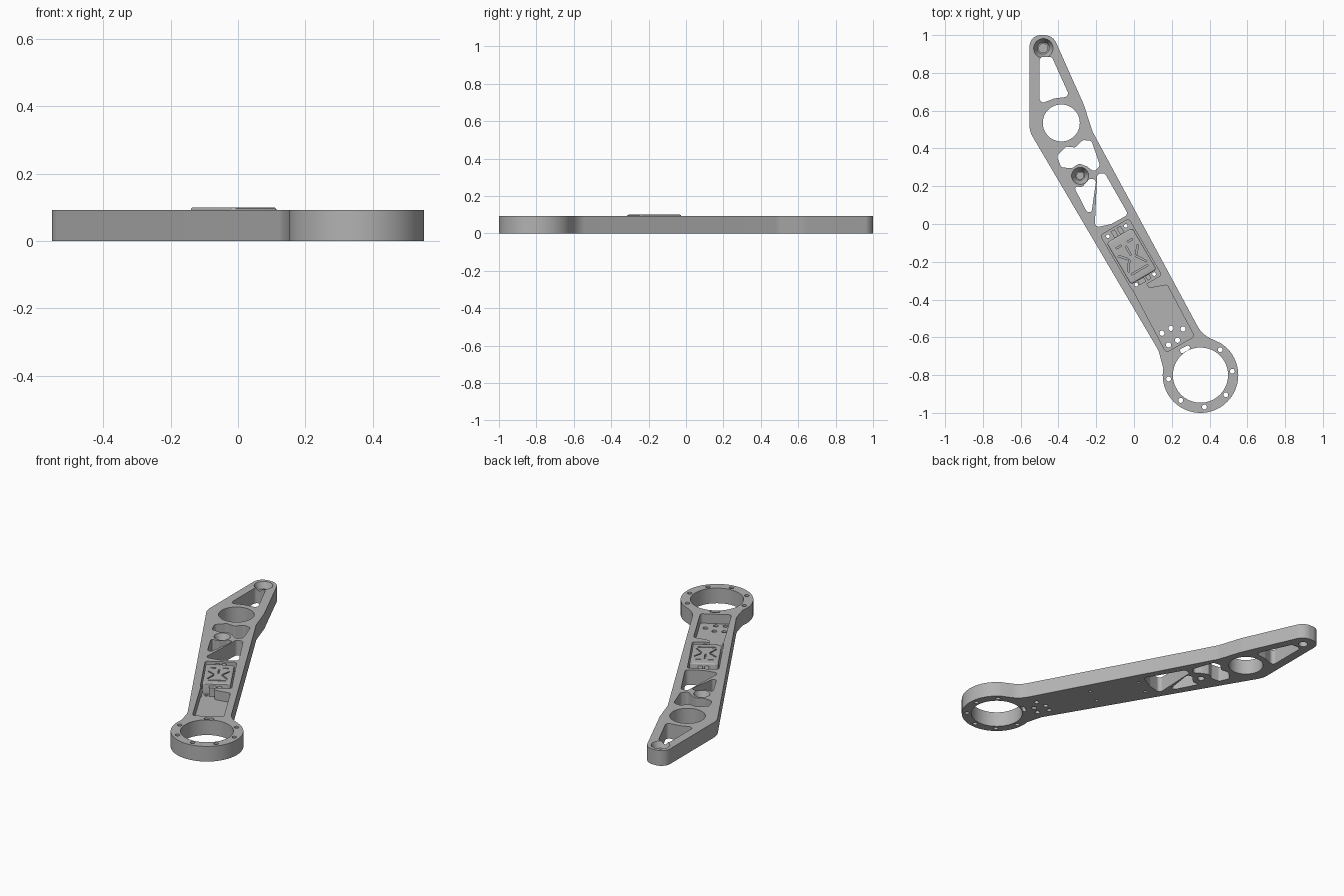
import bpy, bmesh
from math import sin, cos, pi, radians, tan
from mathutils import Vector, Matrix

if "Cube" in bpy.data.objects:
    bpy.data.objects.remove(bpy.data.objects["Cube"])

TOP, FLOOR = 0.092, 0.035
TILT = radians(30.3)
RING = Vector((0.352, -0.80))

metal = bpy.data.materials.new("grey metal")
metal.use_nodes = True
metal.diffuse_color = (0.45, 0.45, 0.45, 1)
metal.node_tree.nodes["Principled BSDF"].inputs["Base Color"].default_value = metal.diffuse_color


def rounded(points, radius, steps=6):
    """Polygon with filleted corners; a third coordinate overrides the radius."""
    out, n = [], len(points)
    for i, p in enumerate(points):
        r = p[2] if len(p) > 2 else radius
        c = Vector(p[:2])
        a = Vector(points[i - 1][:2]) - c
        b = Vector(points[(i + 1) % n][:2]) - c
        angle = a.angle(b)
        if r == 0 or angle > pi - 0.02:
            out.append(c)
            continue
        reach = min(r / tan(angle / 2), 0.48 * a.length, 0.48 * b.length)
        r = reach * tan(angle / 2)
        a.normalize()
        b.normalize()
        centre = c + (a + b).normalized() * (r / sin(angle / 2))
        start, end = c + a * reach - centre, c + b * reach - centre
        for k in range(steps + 1):
            t = k / steps
            out.append(centre + (start * (1 - t) + end * t).normalized() * r)
    return out


def circle(centre, r, n=24):
    return [Vector(centre) + Vector((cos(2 * pi * k / n), sin(2 * pi * k / n))) * r for k in range(n)]


def prism(bm, outline, z0, z1):
    face = bm.faces.new([bm.verts.new((p[0], p[1], z0)) for p in outline])
    ext = bmesh.ops.extrude_face_region(bm, geom=[face])
    verts = [v for v in ext["geom"] if isinstance(v, bmesh.types.BMVert)]
    bmesh.ops.translate(bm, verts=verts, vec=(0, 0, z1 - z0))


def finish(name, bm, material=True):
    bmesh.ops.recalc_face_normals(bm, faces=bm.faces)
    mesh = bpy.data.meshes.new(name)
    bm.to_mesh(mesh)
    bm.free()
    obj = bpy.data.objects.new(name, mesh)
    bpy.context.collection.objects.link(obj)
    if material:
        mesh.materials.append(metal)
    return obj


def cut(obj, bm):
    cutter = finish("cutter", bm)
    cutter.hide_render = True
    mod = obj.modifiers.new("cut", "BOOLEAN")
    mod.operation, mod.solver, mod.object = "DIFFERENCE", "EXACT", cutter
    deps = bpy.context.evaluated_depsgraph_get()
    mesh = bpy.data.meshes.new_from_object(obj.evaluated_get(deps))
    obj.modifiers.clear()
    obj.data = mesh
    bpy.data.objects.remove(cutter)


def smooth(obj):
    bpy.ops.object.select_all(action="DESELECT")
    obj.select_set(True)
    bpy.context.view_layer.objects.active = obj
    bpy.ops.object.shade_smooth_by_angle(angle=radians(30))


def local(along, across):
    """Module coordinates: along the arm towards the ring, and across it."""
    return Vector((-0.016 + along * sin(TILT) + across * cos(TILT),
                   -0.165 - along * cos(TILT) + across * sin(TILT)))


def box(along, across, half_long, half_wide):
    return [local(along + s * half_long, across + t * half_wide)
            for s, t in ((-1, -1), (1, -1), (1, 1), (-1, 1))]


# Arm body outline, with the large ring end
def ring_arc(start, stop, n=56):
    return [(*(RING + Vector((cos(a), sin(a))) * 0.2), 0)
            for a in (radians(start + (stop - start) * k / n) for k in range(n + 1))]

outline = [(-0.553, 1.0, 0.07), (-0.553, 0.49, 0.12), (0.13, -0.67, 0.12)]
outline += ring_arc(170, 418)
outline += [(0.36, -0.585, 0.15), (-0.22, 0.49, 0.15), (-0.265, 0.63, 0.3), (-0.43, 1.0, 0.07)]
bm = bmesh.new()
prism(bm, rounded(outline, 0.05, 10), 0, TOP)
arm = finish("arm_body", bm)

# Pockets for the module and the tray
bm = bmesh.new()
prism(bm, rounded([*box(0, 0, 0.172, 0.087)], 0.015), FLOOR, 0.2)
cut(arm, bm)
bm = bmesh.new()
tray = [(-0.005, -0.35), (0.06, -0.31), (0.08, -0.34), (0.175, -0.322), (0.32, -0.595), (0.17, -0.68)]
prism(bm, rounded(tray, 0.015), FLOOR, 0.2)
cut(arm, bm)

# Through openings: lightening windows, bores and screw holes
windows = [
    [(-0.5, 0.885), (-0.435, 0.885), (-0.34, 0.675), (-0.42, 0.665), (-0.5, 0.635)],
    [(-0.41, 0.36), (-0.36, 0.41), (-0.31, 0.405), (-0.27, 0.445), (-0.225, 0.44), (-0.18, 0.31),
     (-0.21, 0.275), (-0.25, 0.305), (-0.29, 0.32), (-0.33, 0.295), (-0.385, 0.3)],
    [(-0.32, 0.2), (-0.275, 0.195), (-0.235, 0.24), (-0.2, 0.235), (-0.225, 0.06), (-0.25, 0.065)],
    [(-0.195, 0.265), (-0.155, 0.27), (-0.03, 0.05), (-0.12, 0.0), (-0.208, -0.02)],
]
bm = bmesh.new()
for w in windows:
    prism(bm, rounded(w, 0.02), -0.1, 0.2)
prism(bm, circle((-0.385, 0.535), 0.098, 64), -0.1, 0.2)
prism(bm, circle(RING, 0.146, 72), -0.1, 0.2)
for k in range(6):
    a = radians(52 - 45 * k)
    prism(bm, circle(RING + Vector((cos(a), sin(a))) * 0.17, 0.013, 16), -0.1, 0.2)
for p in ((0.148, -0.578), (0.196, -0.552), (0.26, -0.556), (0.23, -0.615), (0.183, -0.64)):
    prism(bm, circle(p, 0.014, 16), -0.1, 0.2)
for s in (-1, 1):
    for t in (-1, 1):
        prism(bm, circle(local(s * 0.148, t * 0.055), 0.01, 12), -0.1, 0.2)
# Cable slot beside the ring
prism(bm, rounded([(0.24, -0.665), (0.29, -0.64), (0.3, -0.66), (0.25, -0.688)], 0.012), -0.1, 0.2)
cut(arm, bm)

# Countersunk bolt bores
bm = bmesh.new()
for x, y, wide, bore in ((-0.48, 0.93, 0.05, 0.026), (-0.285, 0.255, 0.044, 0.02)):
    prism(bm, circle((x, y), bore), -0.1, 0.06)
    bmesh.ops.create_cone(bm, cap_ends=True, segments=32, radius1=bore * 1.2, radius2=wide + 0.003,
                          depth=0.05, matrix=Matrix.Translation((x, y, 0.0705)))
cut(arm, bm)
smooth(arm)

# Module body with a softly rounded top
bm = bmesh.new()
prism(bm, rounded(box(0.006, 0, 0.128, 0.079), 0.015), FLOOR - 0.002, 0.1)
top_edges = [e for e in bm.edges if all(v.co.z > 0.09 for v in e.verts)]
bmesh.ops.bevel(bm, geom=top_edges, offset=0.008, segments=3, affect="EDGES", profile=0.5)
module = finish("module_body", bm)


# Angular grooves across the module top
def groove(bm, a, b, width=0.004):
    a, b = local(*a), local(*b)
    side = (b - a).normalized().orthogonal() * width
    prism(bm, [a + side, b + side, b - side, a - side], 0.085, 0.12)

strokes = [((-0.03, s * 0.06), (0.01, s * 0.025)) for s in (-1, 1)]
strokes += [((0.018, s * 0.022), (0.07, s * 0.055)) for s in (-1, 1)]
strokes += [((-0.07, s * 0.05), (-0.07, s * 0.02)) for s in (-1, 1)]
strokes += [((0.09, -0.05), (0.09, 0.05)), ((-0.055, 0.0), (0.0, 0.0))]
bm = bmesh.new()
for a, b in strokes:
    groove(bm, a, b)
cut(module, bm)
smooth(module)

# Connector tabs at both ends of the module
for i, (along, across, long, wide) in enumerate((
        (-0.14, -0.018, 0.022, 0.012), (-0.14, 0.018, 0.022, 0.012),
        (0.146, -0.02, 0.015, 0.02), (0.146, 0.02, 0.015, 0.012))):
    bm = bmesh.new()
    prism(bm, box(along, across, long, wide), FLOOR - 0.002, 0.085)
    finish(f"connector_tab_{i + 1}", bm)
